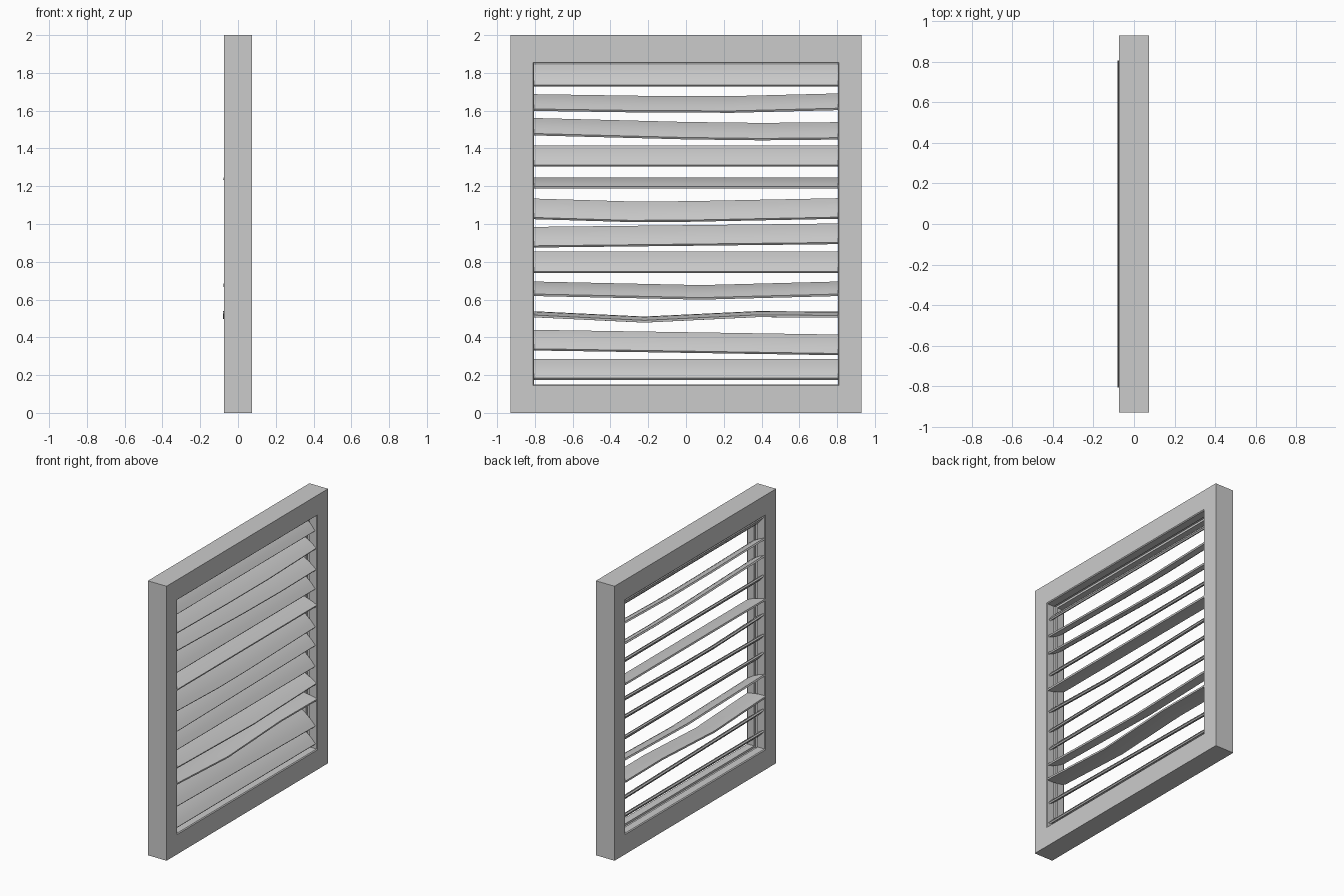
import bpy, bmesh, math

old = bpy.data.objects.get("Cube")
if old:
    bpy.data.objects.remove(old, do_unlink=True)

grey = bpy.data.materials.new("light_grey")
grey.use_nodes = True
COLOUR = (0.6, 0.6, 0.6, 1)
grey.diffuse_color = COLOUR
grey.node_tree.nodes["Principled BSDF"].inputs["Base Color"].default_value = COLOUR


def loft(name, rings, closed=False):
    """Skin a row of equal rings; either join the last to the first or cap the ends."""
    bm = bmesh.new()
    loops = [[bm.verts.new(p) for p in ring] for ring in rings]
    n = len(loops[0])
    pairs = list(zip(loops, loops[1:]))
    if closed:
        pairs.append((loops[-1], loops[0]))
    else:
        bm.faces.new(loops[0])
        bm.faces.new(loops[-1])
    for a, b in pairs:
        for i in range(n):
            j = (i + 1) % n
            bm.faces.new((a[i], a[j], b[j], b[i]))
    bmesh.ops.recalc_face_normals(bm, faces=bm.faces)
    mesh = bpy.data.meshes.new(name)
    bm.to_mesh(mesh)
    bm.free()
    mesh.materials.append(grey)
    obj = bpy.data.objects.new(name, mesh)
    bpy.context.collection.objects.link(obj)
    bpy.ops.object.select_all(action='DESELECT')
    obj.select_set(True)
    bpy.context.view_layer.objects.active = obj
    bpy.ops.object.shade_smooth_by_angle(angle=math.radians(30))
    return obj


# Frame: section swept around the opening, with eased inner edges and a groove
HALF_Y, HALF_Z, DEPTH = 0.805, 0.85, 0.075


def frame_ring(x, out_y, out_z):
    y, z = HALF_Y + out_y, HALF_Z + out_z
    return [(x, sy * y, 1 + sz * z) for sy, sz in ((-1, -1), (1, -1), (1, 1), (-1, 1))]


half = [(DEPTH, 0.125, 0.15), (DEPTH, 0.006, 0.006), (DEPTH - 0.006, 0, 0),
        (0.014, 0, 0), (0.014, 0.015, 0.015)]
section = half + [(-x, oy, oz) for x, oy, oz in reversed(half)]
loft("frame", [frame_ring(*p) for p in section], closed=True)

# Slats: crowned blades, each with its own tilt; some sag or lean along their length
WIDTH, EDGE, CROWN = 0.155, 0.006, 0.013
STEPS = [-1, -0.5, 0, 0.5, 1]
upper = [(s * WIDTH / 2, EDGE + (CROWN - EDGE) * (1 - s * s)) for s in STEPS]
blade = upper + [(u, -v) for u, v in reversed(upper)]


def slat(name, height, path):
    tilt = math.asin((height - 0.01) / WIDTH)
    c, s = math.cos(tilt), math.sin(tilt)
    rings = [[(u * c + v * s - 0.003, y, z - u * s + v * c) for u, v in blade]
             for y, z in path]
    loft(name, rings)


E = HALF_Y


def level(z):
    return [(-E, z), (E, z)]


slats = [
    (0.118, level(1.786)),
    (0.088, [(-E, 1.643), (-0.2, 1.634), (0.25, 1.633), (E, 1.647)]),
    (0.092, [(-E, 1.515), (0, 1.494), (0.4, 1.489), (E, 1.493)]),
    (0.112, level(1.36)),
    (0.056, level(1.217)),
    (0.110, [(-E, 1.08), (-0.3, 1.065), (0, 1.066), (E, 1.082)]),
    (0.110, [(-E, 0.93), (E, 0.948)]),
    (0.114, level(0.797)),
    (0.076, [(-E, 0.657), (0.08, 0.638), (E, 0.657)]),
    (0.030, [(-E, 0.522), (-0.22, 0.494), (0.38, 0.523), (E, 0.52)]),
    (0.110, [(-E, 0.385), (E, 0.36)]),
    (0.110, level(0.23)),
]
for i, (height, path) in enumerate(slats, 1):
    slat(f"slat_{i:02d}", height, path)
